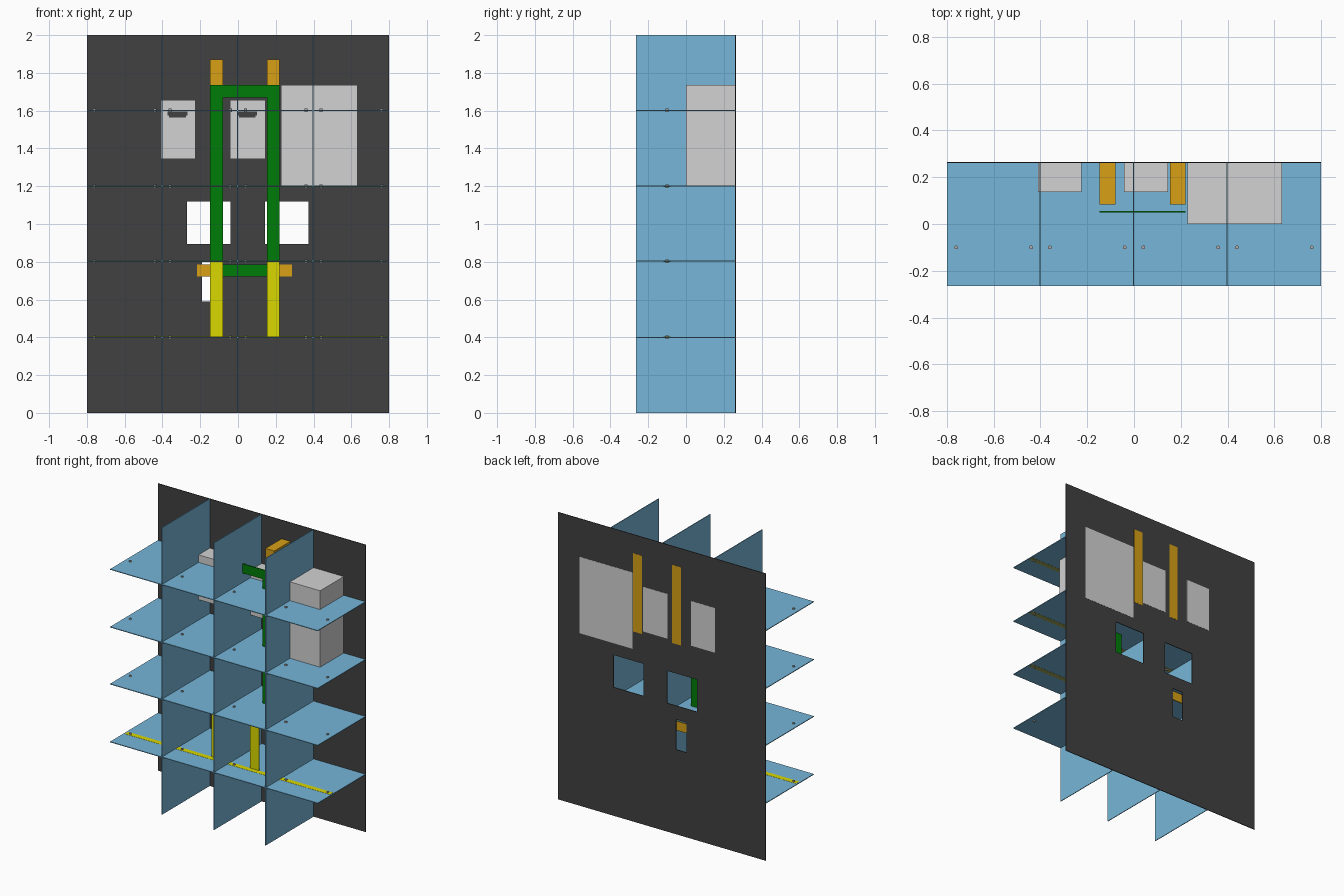
import bpy, bmesh

if "Cube" in bpy.data.objects:
    bpy.data.objects.remove(bpy.data.objects["Cube"])


def material(name, *rgb):
    lin = [((c / 255 + 0.055) / 1.055) ** 2.4 if c > 10 else c / 3295 for c in rgb] + [1]
    m = bpy.data.materials.new(name)
    m.use_nodes = True
    m.diffuse_color = lin
    m.node_tree.nodes["Principled BSDF"].inputs["Base Color"].default_value = lin
    return m


BLUE = material("shelf blue", 118, 182, 216)
DARK = material("panel charcoal", 65, 65, 65)
GREY = material("box grey", 210, 210, 210)
GREEN = material("riser green", 0, 124, 8)
ORANGE = material("duct orange", 215, 160, 22)
YELLOW = material("strip yellow", 218, 216, 0)
OLIVE = material("dull strip olive", 158, 166, 88)
STEEL = material("screw steel", 178, 172, 170)


def finish(bm, name, mat):
    me = bpy.data.meshes.new(name)
    bm.to_mesh(me)
    bm.free()
    me.materials.append(mat)
    ob = bpy.data.objects.new(name, me)
    bpy.context.collection.objects.link(ob)
    return ob


def box(name, mat, x, y, z):
    """Box given as (low, high) ranges on each axis."""
    bm = bmesh.new()
    bmesh.ops.create_cube(bm, size=1)
    for v in bm.verts:
        for i, (a, b) in enumerate((x, y, z)):
            v.co[i] = a if v.co[i] < 0 else b
    return finish(bm, name, mat)


W, D, H = 0.8, 0.265, 2.0
T = 0.0025           # half thickness of boards
BACK = D + 0.001     # through-wall parts end just behind the panel
LEVELS = (0.4, 0.803, 1.2, 1.602)
LEGS = ((-0.147, -0.079), (0.153, 0.221))
SPAN = (-0.147, 0.221)

# Back panel with rectangular openings, thickened from its inner face to y = D
holes = [((-0.27, -0.04), (0.895, 1.12)),
         ((0.143, 0.373), (0.895, 1.12)),
         ((-0.19, -0.109), (0.59, 0.8))]
xs = sorted({-W, W, *(v for h in holes for v in h[0])})
zs = sorted({0, H, *(v for h in holes for v in h[1])})
bm = bmesh.new()
for xa, xb in zip(xs, xs[1:]):
    for za, zb in zip(zs, zs[1:]):
        cx, cz = (xa + xb) / 2, (za + zb) / 2
        if any(h[0][0] < cx < h[0][1] and h[1][0] < cz < h[1][1] for h in holes):
            continue
        bm.faces.new([bm.verts.new((x, D - 2 * T, z))
                      for x, z in ((xa, za), (xb, za), (xb, zb), (xa, zb))])
bmesh.ops.remove_doubles(bm, verts=bm.verts, dist=0.0001)
panel = finish(bm, "back_panel", DARK)
mod = panel.modifiers.new("thickness", "SOLIDIFY")
mod.thickness = 2 * T
mod.offset = -1

# Shelves, dividers, light strips and screws
for i, z in enumerate(LEVELS):
    box(f"shelf_{i}", BLUE, (-W, W), (-D, D - T), (z - T, z + T))
    s = z + T if i == 0 else z - T - 0.001
    box(f"light_strip_{i}", OLIVE if i else YELLOW,
        (-W + 0.01, W - 0.01), (-0.118, -0.082), (s, s + 0.001))
    bm = bmesh.new()
    for bay in (-0.6, -0.2, 0.2, 0.6):
        for side in (-0.16, 0.16):
            geo = bmesh.ops.create_cone(bm, cap_ends=True, segments=12,
                                        radius1=0.008, radius2=0.008, depth=0.02)
            bmesh.ops.translate(bm, verts=geo["verts"], vec=(bay + side, -0.1, z))
    finish(bm, f"screws_{i}", STEEL)
for x in (-0.402, -0.002, 0.398):
    box("divider", BLUE, (x - T, x + T), (-D, D - T), (0, H))

# Green riser frame
for leg in LEGS:
    box("riser_leg", GREEN, leg, (0.05, 0.056), (0.722, 1.735))
box("riser_top", GREEN, SPAN, (0.0495, 0.0565), (1.67, 1.735))
box("riser_bottom", GREEN, SPAN, (0.0495, 0.0565), (0.722, 0.786))

# Feeds joining the strips to the riser
for leg in LEGS:
    box("feed_leg", YELLOW, leg, (-0.084, -0.079), (0.404, 0.8))
    for z in LEVELS[1:3]:
        box("feed_link", OLIVE, leg, (-0.118, 0.05), (z - 0.005, z - 0.004))

# Orange ducts passing through the panel, and the low rail fixed against it
for leg in LEGS:
    box("duct", ORANGE, leg, (0.083, BACK), (1.325, 1.87))
box("low_rail", ORANGE, (-0.217, 0.285), (0.253, 0.259), (0.722, 0.786))

# Grey equipment boxes with dark front slots
box("large_cabinet", GREY, (0.228, 0.633), (0, BACK), (1.2 + T, 1.735))
for x in (-0.411, -0.042):
    box("small_unit", GREY, (x, x + 0.187), (0.137, BACK), (1.345, 1.657))
    box("unit_slot", DARK, (x + 0.038, x + 0.143), (0.133, 0.138), (1.575, 1.595))
    box("unit_slot_lower", DARK, (x + 0.046, x + 0.135), (0.133, 0.138), (1.565, 1.575))
